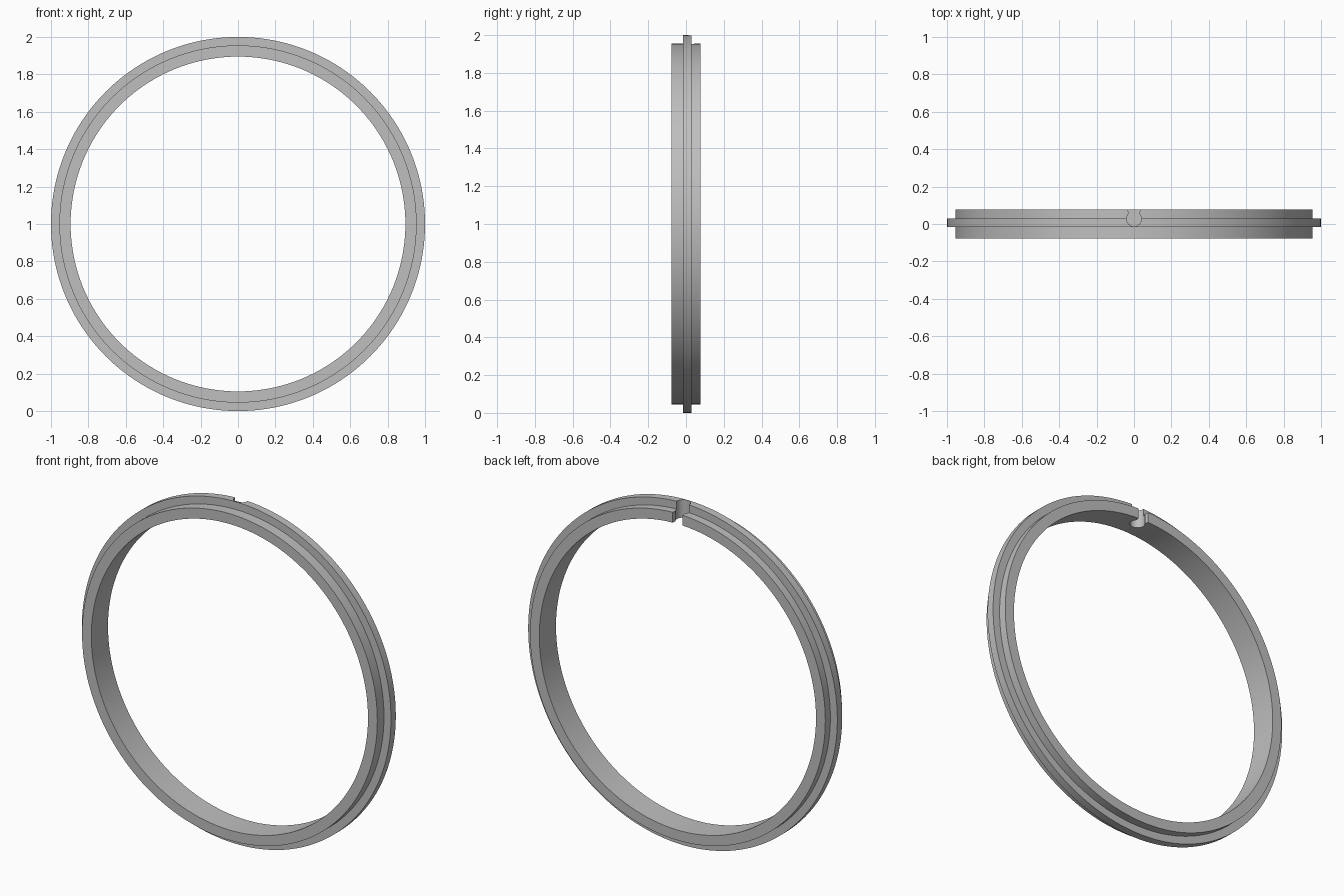
import bpy, bmesh, math
from mathutils import Vector

cube = bpy.data.objects.get("Cube")
if cube:
    bpy.data.objects.remove(cube, do_unlink=True)

grey = bpy.data.materials.new("plain grey")
grey.use_nodes = True
colour = (0.52, 0.52, 0.52, 1)
grey.diffuse_color = colour
grey.node_tree.nodes["Principled BSDF"].inputs["Base Color"].default_value = colour


def add_object(name, bm):
    bmesh.ops.recalc_face_normals(bm, faces=bm.faces)
    mesh = bpy.data.meshes.new(name)
    bm.to_mesh(mesh)
    bm.free()
    mesh.materials.append(grey)
    obj = bpy.data.objects.new(name, mesh)
    bpy.context.collection.objects.link(obj)
    return obj


# Ring with a raised flange: stepped section (radius, y) turned about the y axis
inner, outer, rim = 0.895, 0.955, 1.0
half, flange_front, flange_back = 0.077, -0.015, 0.03
section = [(inner, -half), (outer, -half), (outer, flange_front), (rim, flange_front),
           (rim, flange_back), (outer, flange_back), (outer, half), (inner, half)]
bm = bmesh.new()
verts = [bm.verts.new((r, y, 1)) for r, y in section]
edges = [bm.edges.new((a, b)) for a, b in zip(verts, verts[1:] + verts[:1])]
bmesh.ops.spin(bm, geom=verts + edges, cent=(0, 0, 1), axis=(0, 1, 0),
               angle=math.tau, steps=160, use_merge=True)
bmesh.ops.remove_doubles(bm, verts=bm.verts, dist=0.0001)
ring = add_object("flanged_ring", bm)

# Keyhole-shaped cutter: round pocket with a neck that flares to the back
centre_y, radius, steps = 0.027, 0.04, 32
outline = [(0.037, 0.1)]
for i in range(steps + 1):
    a = math.radians(45 - 270 * i / steps)
    outline.append((radius * math.cos(a), centre_y + radius * math.sin(a)))
outline.append((-0.037, 0.1))
bm = bmesh.new()
face = bm.faces.new([bm.verts.new((x, y, 1.8)) for x, y in outline])
top = bmesh.ops.extrude_face_region(bm, geom=[face])["geom"]
bmesh.ops.translate(bm, vec=Vector((0, 0, 0.3)),
                    verts=[v for v in top if isinstance(v, bmesh.types.BMVert)])
cutter = add_object("keyhole_cutter", bm)
cutter.hide_render = True
cutter.hide_viewport = True

# Cut the notch through the top of the ring
notch = ring.modifiers.new("notch", 'BOOLEAN')
notch.operation = 'DIFFERENCE'
notch.solver = 'EXACT'
notch.object = cutter
bpy.context.view_layer.objects.active = ring
ring.select_set(True)
bpy.ops.object.modifier_apply(modifier=notch.name)
bpy.data.objects.remove(cutter, do_unlink=True)
bpy.ops.object.shade_smooth_by_angle(angle=math.radians(30))
